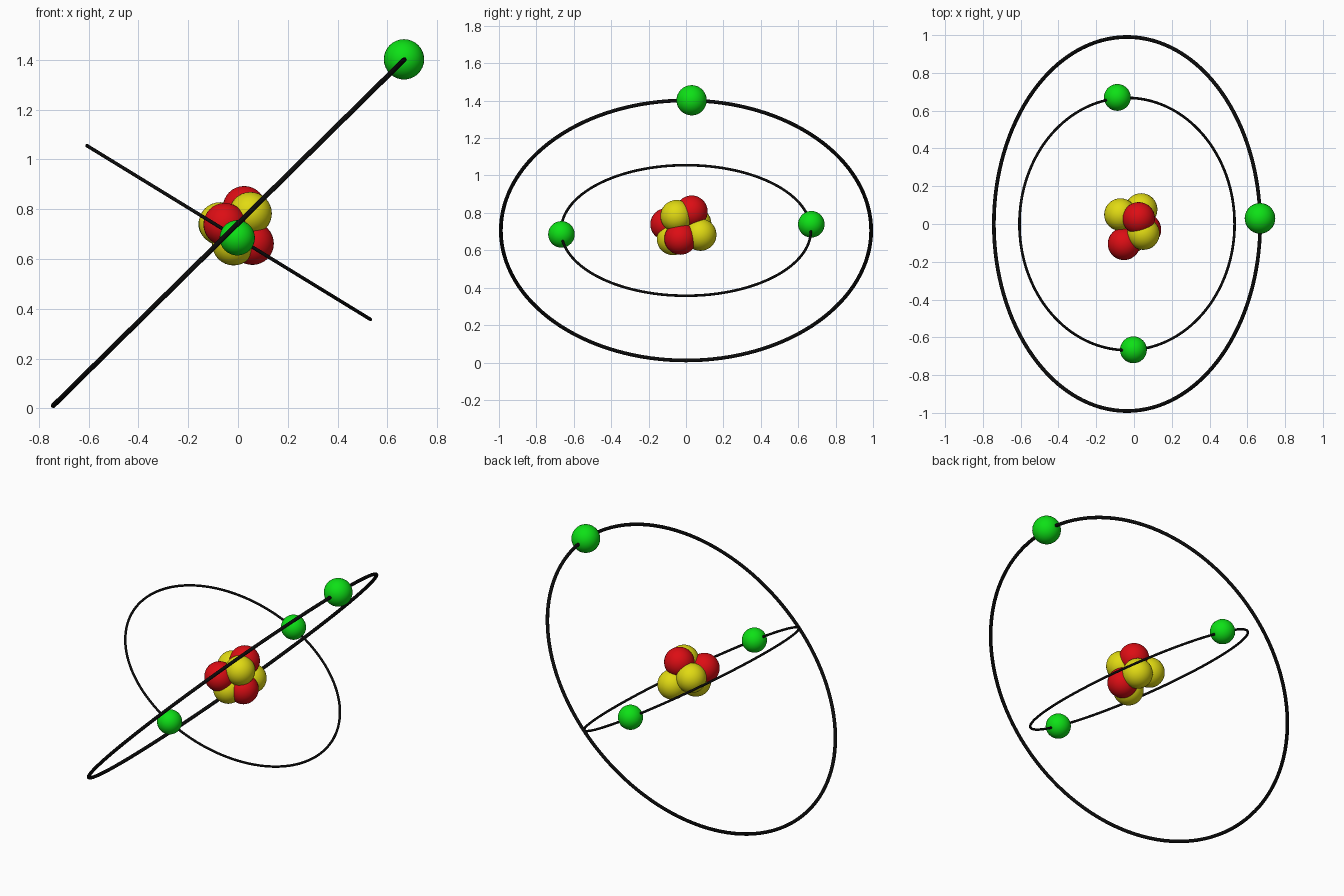
import bpy, math

if "Cube" in bpy.data.objects:
    bpy.data.objects.remove(bpy.data.objects["Cube"])


def material(name, rgb):
    m = bpy.data.materials.new(name)
    m.diffuse_color = (*rgb, 1)
    m.use_nodes = True
    m.node_tree.nodes["Principled BSDF"].inputs["Base Color"].default_value = m.diffuse_color
    return m


RED = material("red", (0.72, 0.004, 0.007))
YELLOW = material("yellow", (0.75, 0.70, 0.006))
GREEN = material("green", (0.004, 0.75, 0.008))
BLACK = material("black", (0.003, 0.003, 0.003))

CENTRE = (-0.037, 0, 0.706)


def finish(name, mat):
    ob = bpy.context.object
    ob.name = name
    ob.data.materials.append(mat)
    bpy.ops.object.shade_smooth()


def ball(name, mat, loc, r):
    bpy.ops.mesh.primitive_uv_sphere_add(segments=32, ring_count=16, radius=r, location=loc)
    finish(name, mat)


def orbit(name, radius, tube, tilt):
    # thin circular ring tilted about the y axis
    bpy.ops.mesh.primitive_torus_add(major_segments=128, minor_segments=12,
                                     major_radius=radius, minor_radius=tube,
                                     location=CENTRE, rotation=(0, math.radians(tilt), 0))
    finish(name, BLACK)


# Orbits
orbit("outer_orbit", 0.99, 0.010, -44.6)
orbit("inner_orbit", 0.668, 0.007, 31.5)

# Electrons riding on the orbits
ball("outer_electron", GREEN, (0.667, 0.03, 1.402), 0.081)
ball("inner_electron_front", GREEN, (-0.003, -0.666, 0.685), 0.071)
ball("inner_electron_back", GREEN, (-0.088, 0.67, 0.739), 0.071)

# Nucleus: tightly packed protons and neutrons
protons = [(0.025, 0.03, 0.807), (-0.053, -0.105, 0.739), (0.058, -0.03, 0.662)]
neutrons = [(0.05, -0.051, 0.783), (-0.072, 0.05, 0.742),
            (0.038, 0.077, 0.683), (-0.018, -0.07, 0.660)]
for i, p in enumerate(protons):
    ball(f"proton_{i + 1}", RED, p, 0.086)
for i, p in enumerate(neutrons):
    ball(f"neutron_{i + 1}", YELLOW, p, 0.086)
